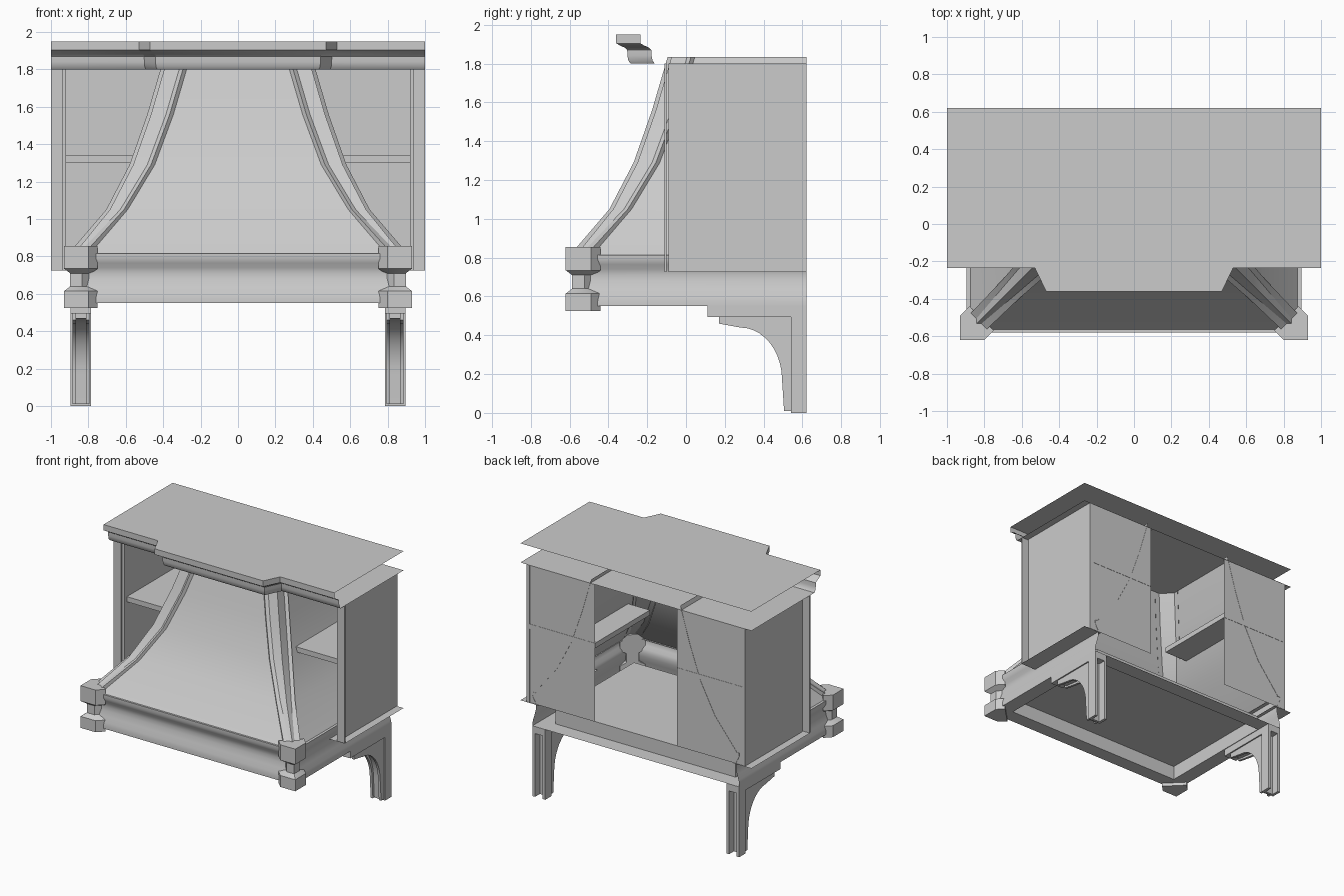
import bpy, bmesh, math

if "Cube" in bpy.data.objects:
    bpy.data.objects.remove(bpy.data.objects["Cube"])


def finish(name, bm, mirror=False):
    bmesh.ops.recalc_face_normals(bm, faces=bm.faces)
    me = bpy.data.meshes.new(name)
    bm.to_mesh(me)
    bm.free()
    ob = bpy.data.objects.new(name, me)
    bpy.context.collection.objects.link(ob)
    if mirror:
        m = ob.modifiers.new("mirror", 'MIRROR')
        m.use_mirror_merge = False
    return ob


def loft(name, rings, closed=False, caps=False, mirror=False):
    """Bridge a list of equally long point rings."""
    bm = bmesh.new()
    vs = [[bm.verts.new(p) for p in r] for r in rings]
    n = len(rings[0])
    for a, b in zip(vs, vs[1:]):
        for i in range(n if closed else n - 1):
            j = (i + 1) % n
            bm.faces.new((a[i], a[j], b[j], b[i]))
    if caps:
        bm.faces.new(vs[0])
        bm.faces.new(vs[-1])
    return finish(name, bm, mirror)


def box(name, x, y, z, mirror=True):
    ring = lambda h: [(x[0], y[0], h), (x[1], y[0], h), (x[1], y[1], h), (x[0], y[1], h)]
    return loft(name, [ring(z[0]), ring(z[1])], True, True, mirror)


def flat(name, pts, mirror=False):
    bm = bmesh.new()
    bm.faces.new([bm.verts.new(p) for p in pts])
    return finish(name, bm, mirror)


def extrude_x(name, prof, x0, x1):
    return loft(name, [[(x, y, z) for y, z in prof] for x in (x0, x1)], True, True, True)


BACK = 0.62

# crown: moulding profile swept along a path that steps forward in the middle
def crown_path(d, z):
    k = 0.5 * d
    return [(-1, -.235 + d, z), (-.53 + k, -.235 + d, z), (-.47 + k, -.36 + d, z),
            (.47 - k, -.36 + d, z), (.53 - k, -.235 + d, z), (1, -.235 + d, z)]

crown = [(0, 1.95), (0, 1.905), (.02, 1.893), (.045, 1.882), (.057, 1.87),
         (.058, 1.84), (.063, 1.815), (.075, 1.80)]
loft("crown_moulding", [crown_path(d, z) for d, z in crown])
flat("crown_top", crown_path(0, 1.95) + [(1, BACK, 1.95), (-1, BACK, 1.95)])
flat("cabinet_top", crown_path(.075, 1.80) + [(1, BACK, 1.80), (-1, BACK, 1.80)])

# hood stations: height, rib inner edge x, rib outer edge x
S = [(.84, .80, .885), (1.05, .61, .705), (1.29, .465, .58), (1.56, .365, .485), (1.833, .285, .405)]
OFF = .31

# flared hood body: front and both sides, open at the back
def hood_ring(z, xo):
    x = xo - .02
    y = -(x - OFF)
    return [(x, BACK, z), (x, y, z), (-x, y, z), (-x, BACK, z)]

loft("hood_body", [hood_ring(.815, .895)] + [hood_ring(z, b) for z, a, b in S[1:]])

# raised ribs on the hood's corners
t = .03
loft("hood_rib", [[(a - t, OFF - b + t, z), (a, OFF - b, z), (b, OFF - a, z), (b - t, OFF - a + t, z)]
                  for z, a, b in S], mirror=True)

# base moulding around front and sides
def base_ring(o, z):
    x, y = .895 + o, -.58 - o
    return [(x, BACK, z), (x, y, z), (-x, y, z), (-x, BACK, z)]

base = [(-.03, .815), (0, .815), (0, .79), (-.01, .765), (-.025, .74), (-.03, .71),
        (-.028, .68), (-.018, .64), (-.005, .60), (0, .575), (0, .55)]
loft("base_moulding", [base_ring(o, z) for o, z in base])

# underside frame with recessed panel
def rect(x, y0, y1, z):
    return [(-x, y0, z), (x, y0, z), (x, y1, z), (-x, y1, z)]

loft("underside_frame", [rect(.895, -.58, BACK, .55), rect(.78, -.47, .50, .55),
                         rect(.78, -.47, .50, .66)], True)
flat("underside_panel", rect(.78, -.47, .50, .66))

# corner posts, notched at mid height
def post_ring(z, s):
    c, i, e = .93 - s, .80 + s, .05
    return [(c, OFF - c, z), (i, OFF - c, z), (i - e, OFF - c + e, z),
            (c - e, OFF - i + e, z), (c, OFF - i, z)]

loft("corner_post", [post_ring(z, s) for z, s in
                     [(.525, 0), (.615, 0), (.64, .033), (.71, .033), (.735, 0), (.855, 0)]],
     True, True, True)

# side cabinets
box("cabinet_side", (.92, .945), (-.09, BACK), (.725, 1.80))
box("cabinet_stile", (.935, 1.0), (-.11, -.10), (.725, 1.80))
box("cabinet_shelf", (.355, .92), (-.06, BACK), (1.30, 1.34))
flat("cabinet_back", [(.355, .618, .725), (.945, .618, .725), (.945, .618, 1.80), (.355, .618, 1.80)], True)
flat("cabinet_bottom", [(.84, -.11, .722), (1, -.11, .722), (1, BACK, .722), (.84, BACK, .722)], True)

# corbel legs: channel post, top plate, curved bracket with recessed middle
box("leg_web", (.785, .895), (.54, .56), (0, .50))
box("leg_outer_flange", (.873, .895), (.56, BACK), (0, .50))
box("leg_inner_flange", (.785, .807), (.56, BACK), (0, .50))
box("leg_top_plate", (.785, .895), (.11, BACK), (.495, .55))

def bracket(r):
    arc = [(.28 + (.215 + r) * math.sin(a), .17 + (.27 + r) * math.cos(a))
           for a in [math.radians(90 * i / 10) for i in range(11)]]
    return [(.17 + r, .50), (.17 + r, .46 + r * .5)] + arc + \
           [(.503 + r, .05), (.505 + r, .01), (.55, .01), (.55, .50)]

extrude_x("bracket_outer_cheek", bracket(0), .866, .885)
extrude_x("bracket_inner_cheek", bracket(0), .795, .814)
extrude_x("bracket_middle", bracket(.018), .814, .866)

# smooth shading with sharp creases
bpy.ops.object.select_all(action='SELECT')
bpy.context.view_layer.objects.active = bpy.data.objects["hood_body"]
bpy.ops.object.shade_smooth_by_angle(angle=math.radians(30))
